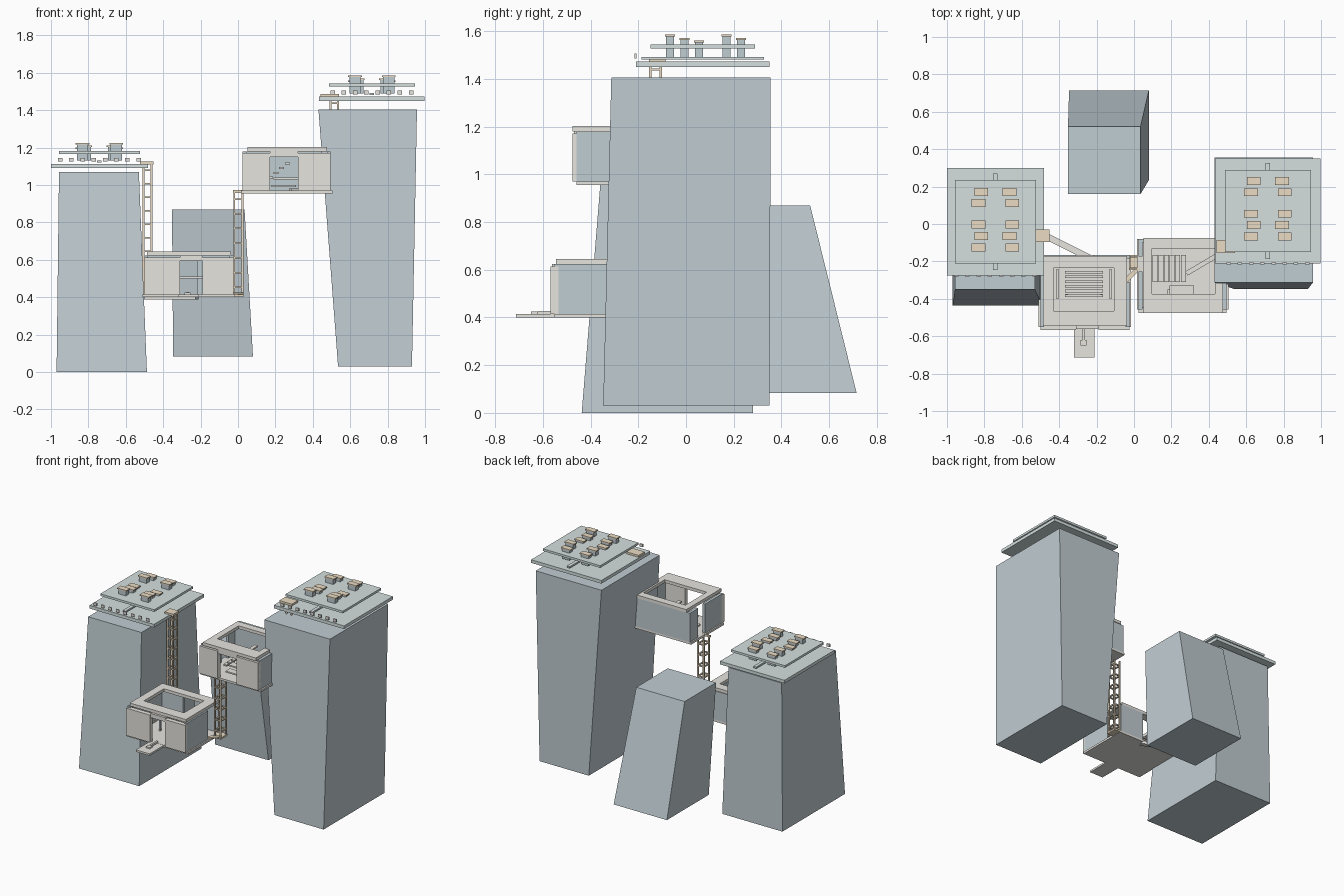
import bpy, bmesh, math
from mathutils import Vector, Matrix

if "Cube" in bpy.data.objects:
    bpy.data.objects.remove(bpy.data.objects["Cube"])


def material(name, rgb):
    m = bpy.data.materials.new(name)
    m.diffuse_color = (*rgb, 1)
    m.use_nodes = True
    m.node_tree.nodes["Principled BSDF"].inputs["Base Color"].default_value = m.diffuse_color
    return m


STONE = material("slate", (0.53, 0.61, 0.65))
SLAB = material("pale_slab", (0.66, 0.74, 0.74))
PLASTER = material("plaster", (0.79, 0.78, 0.74))
WOOD = material("wood", (0.83, 0.72, 0.55))


def finish(name, bm, mat):
    bmesh.ops.recalc_face_normals(bm, faces=bm.faces)
    mesh = bpy.data.meshes.new(name)
    bm.to_mesh(mesh)
    bm.free()
    mesh.materials.append(mat)
    ob = bpy.data.objects.new(name, mesh)
    bpy.context.collection.objects.link(ob)
    return ob


def add_box(bm, x, y, z):
    """Box from (min, max) ranges."""
    c = [sum(r) / 2 for r in (x, y, z)]
    s = [r[1] - r[0] for r in (x, y, z)]
    bmesh.ops.create_cube(bm, size=1, matrix=Matrix.Translation(c) @ Matrix.Diagonal((*s, 1)))


def boxes(name, mat, *ranges):
    bm = bmesh.new()
    for r in ranges:
        add_box(bm, *r)
    return finish(name, bm, mat)


def tower(name, low, high):
    """Tapered block; each end is (x0, x1, y0, y1, z)."""
    bm = bmesh.new()
    rings = [[bm.verts.new(p) for p in ((a, c, z), (b, c, z), (b, d, z), (a, d, z))]
             for a, b, c, d, z in (low, high)]
    for ring in rings:
        bm.faces.new(ring)
    for i in range(4):
        j = (i + 1) % 4
        bm.faces.new((rings[0][i], rings[0][j], rings[1][j], rings[1][i]))
    return finish(name, bm, STONE)


def plank(name, a, b, width, thick, mat):
    """Straight level walkway between two points."""
    a, b = Vector(a), Vector(b)
    d = b - a
    bm = bmesh.new()
    bmesh.ops.create_cube(bm, size=1, matrix=Matrix.Translation((a + b) / 2)
                          @ Matrix.Rotation(math.atan2(d.y, d.x), 4, 'Z')
                          @ Matrix.Diagonal((d.length, width, thick, 1)))
    return finish(name, bm, mat)


def frame(x, y, z, ix, iy):
    """Four boxes forming a rectangular ring with opening ix, iy."""
    return [(x, (y[0], iy[0]), z), (x, (iy[1], y[1]), z),
            ((x[0], ix[0]), iy, z), ((ix[1], x[1]), iy, z)]


def ladder(name, x, y, z, t=0.01):
    """Four-post ladder shaft with rungs on all sides."""
    px = [(x[0], x[0] + t), (x[1] - t, x[1])]
    py = [(y[0], y[0] + t), (y[1] - t, y[1])]
    parts = [(a, b, z) for a in px for b in py]
    n = max(1, round((z[1] - z[0]) / 0.075))
    for i in range(n):
        h = z[0] + (i + 0.5) * (z[1] - z[0]) / n
        r = (h, h + 0.008)
        parts += [((px[0][1], px[1][0]), b, r) for b in py]
        parts += [(a, (py[0][1], py[1][0]), r) for a in px]
    return boxes(name, WOOD, *parts)


# Tapered towers
tower("left_tower", (-0.97, -0.487, -0.437, 0.28, 0), (-0.957, -0.53, -0.35, 0.27, 1.07))
tower("right_tower", (0.535, 0.93, -0.347, 0.35, 0.03), (0.43, 0.957, -0.313, 0.355, 1.405))
tower("rear_tower", (-0.347, 0.08, 0.235, 0.715, 0.083), (-0.353, 0.035, 0.16, 0.52, 0.87))


# Roof terraces: two slabs, gutter bar, edge blocks and capped vents
def terrace(side, cx, cy, z, half, inner):
    (hx, hy), (jx, jy) = half, inner
    boxes(side + "_lower_slab", SLAB, ((cx - hx, cx + hx), (cy - hy, cy + hy), (z, z + 0.023)))
    boxes(side + "_upper_slab", SLAB,
          ((cx - jx, cx + jx), (cy - jy, cy + jy), (z + 0.077, z + 0.093)))
    boxes(side + "_ridge_bar", SLAB,
          ((cx - 0.012, cx + 0.012), (cy - 0.257, cy + 0.257), (z + 0.03, z + 0.042)))
    front = cy - hy
    boxes(side + "_edge_blocks", PLASTER,
          *[((cx + k * 0.06 - 0.012, cx + k * 0.06 + 0.012), (front - 0.006, front + 0.003),
             (z + 0.035, z + 0.055)) for k in (-3.5, -2.5, -1.5, -0.5, 0.5, 1.5, 2.5, 3.5)])
    stems, caps = [], []
    rows = ((0.16, 0.12, 0.076), (0.1, 0.135, 0.09), (-0.015, 0.11, 0.09),
            (-0.076, 0.12, 0.076), (-0.137, 0.135, 0.09))
    for dy, top, dx in rows:
        for s in (-1, 1):
            x, y = cx + s * dx, cy + dy
            stems.append(((x - 0.03, x + 0.03), (y - 0.017, y + 0.017), (z + 0.04, z + top - 0.008)))
            caps.append(((x - 0.037, x + 0.037), (y - 0.021, y + 0.021), (z + top - 0.008, z + top)))
    boxes(side + "_vent_stems", STONE, *stems)
    boxes(side + "_vent_caps", WOOD, *caps)


terrace("left", -0.741, 0.012, 1.09, (0.259, 0.287), (0.217, 0.222))
terrace("right", 0.716, 0.07, 1.45, (0.282, 0.28), (0.23, 0.219))


# Hanging rooms: floor, walls, front panels and open roof ring
def room(name, x, y, z, door, roof, opening, back, sides):
    (x0, x1), (y0, y1), (z0, z1) = x, y, z
    t, f, top = 0.02, z0 + 0.015, z1 - 0.022
    boxes(name + "_floor", PLASTER, ((x0 - 0.01, x1 + 0.01), (y0, y1), (z0, f)))
    walls = []
    for wx, ranges in zip(((x0, x0 + t), (x1 - t, x1)), sides):
        walls += [(wx, r, (f, top)) for r in ranges]
    walls += [(r, (y1 - t, y1), (f, top)) for r in back]
    boxes(name + "_walls", STONE, *walls)
    boxes(name + "_front_panels", PLASTER,
          ((x0, door[0]), (y0 - 0.018, y0 + 0.015), (f, top - 0.01)),
          ((door[1], x1), (y0 - 0.018, y0 + 0.015), (f, top - 0.01)),
          (door, (y0 - 0.012, y0 + 0.015), (door[2] if len(door) > 2 else top - 0.03, top)))
    rx, ry = roof
    boxes(name + "_roof_ring", PLASTER, *frame(rx, ry, (top, z1), *opening))


room("lower_room", (-0.5, -0.025), (-0.55, -0.165), (0.40, 0.645), (-0.31, -0.19),
     ((-0.487, -0.037), (-0.545, -0.17)), ((-0.43, -0.107), (-0.465, -0.235)),
     [(-0.5, -0.31), (-0.22, -0.025)], ([(-0.55, -0.165)], [(-0.55, -0.31)]))
room("upper_room", (0.025, 0.495), (-0.458, -0.08), (0.955, 1.202), (0.17, 0.32),
     ((0.05, 0.476), (-0.476, -0.075)), ((0.096, 0.433), (-0.375, -0.13)),
     [(0.025, 0.495)], ([(-0.458, -0.255), (-0.175, -0.08)], [(-0.458, -0.08)]))

# Porch with path and block
boxes("porch", PLASTER, ((-0.32, -0.21), (-0.713, -0.55), (0.40, 0.414)))
boxes("porch_path", PLASTER, ((-0.276, -0.262), (-0.62, -0.54), (0.414, 0.427)),
      ((-0.285, -0.253), (-0.65, -0.62), (0.414, 0.424)))

# Slatted table and benches in the lower room
boxes("table_slats", PLASTER, *[((-0.37, -0.165), (y, y + 0.014), (0.50, 0.51))
                                for y in (-0.265, -0.29, -0.315, -0.34, -0.365, -0.39)])
boxes("table_legs", STONE, *[((x, x + 0.012), (y, y + 0.012), (0.415, 0.5))
                             for x in (-0.365, -0.18) for y in (-0.385, -0.265)])
boxes("bench_rails", PLASTER, *[((x, x + 0.01), (-0.40, -0.24), (0.46, 0.47))
                                for x in (-0.415, -0.13)])

# Steps in the upper room
boxes("inner_steps", PLASTER, *[((0.1 + i * 0.03, 0.127 + i * 0.03), (-0.31, -0.165),
                                 (0.985 + i * 0.025, 0.995 + i * 0.025)) for i in range(6)])
boxes("window_shelves", PLASTER, ((0.19, 0.32), (-0.38, -0.33), (1.03, 1.04)),
      ((0.18, 0.31), (-0.4, -0.35), (0.99, 1.0)))

# Ladders, landings and walkways
ladder("left_ladder", (-0.51, -0.457), (-0.09, -0.035), (0.39, 1.11))
ladder("middle_ladder", (-0.025, 0.03), (-0.24, -0.17), (0.41, 0.96))
ladder("right_ladder", (0.49, 0.54), (-0.155, -0.1), (0.97, 1.47))
boxes("landings", WOOD, ((-0.525, -0.453), (-0.095, -0.03), (1.11, 1.125)),
      ((0.44, 0.54), (-0.155, -0.085), (1.473, 1.487)),
      ((-0.028, 0.033), (-0.245, -0.235), (0.958, 0.972)),
      ((-0.028, 0.033), (-0.245, -0.165), (0.403, 0.415)))
plank("left_walkway", (-0.5, -0.05, 0.395), (-0.22, -0.19, 0.395), 0.035, 0.012, PLASTER)
plank("middle_walkway", (-0.05, -0.31, 0.42), (0.02, -0.24, 0.42), 0.025, 0.01, WOOD)
plank("right_walkway", (0.28, -0.265, 0.975), (0.5, -0.135, 0.975), 0.025, 0.012, PLASTER)
